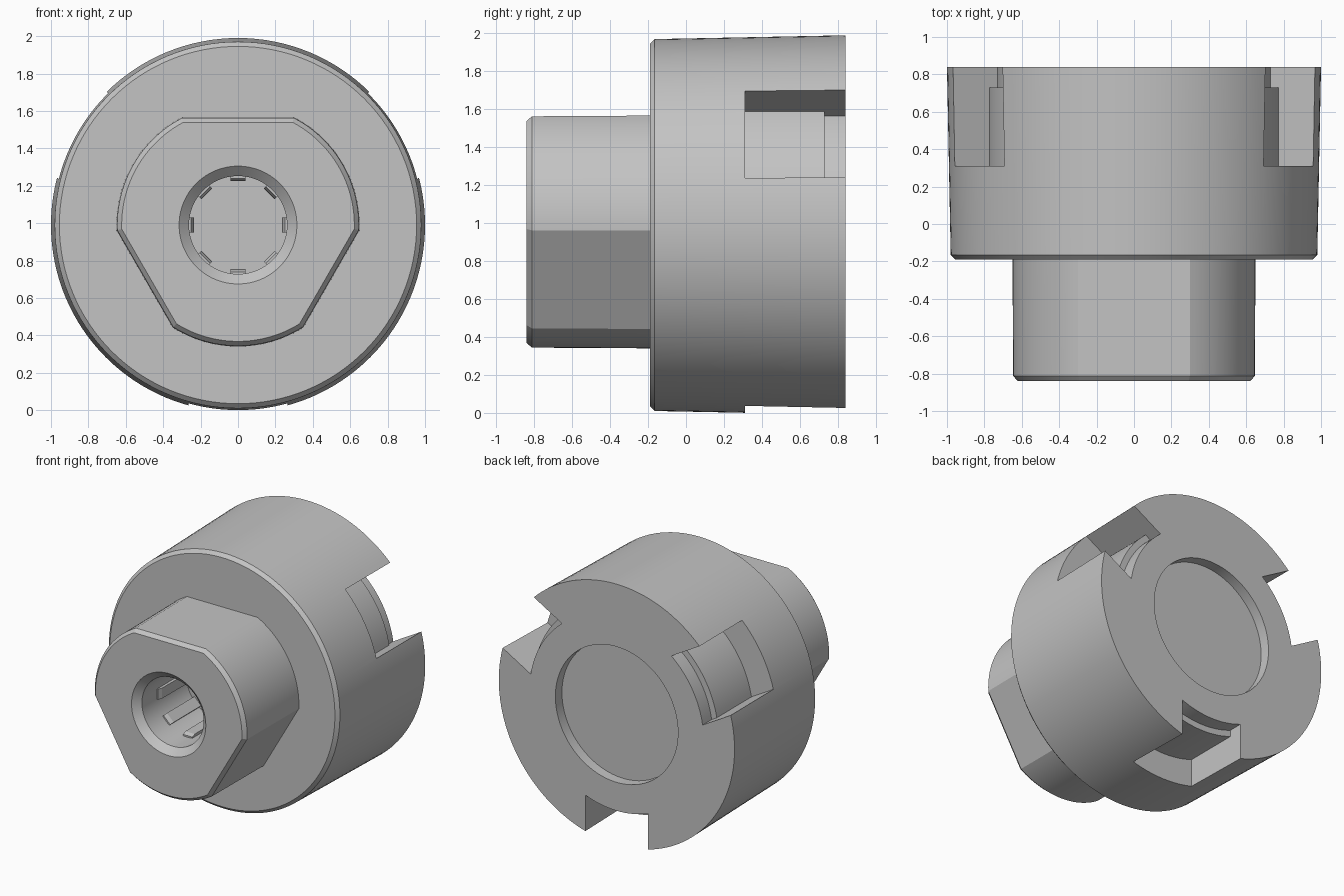
import bpy
import bmesh
from math import sin, cos, pi, acos, asin, radians
from mathutils import Matrix

old = bpy.data.objects.get("Cube")
if old:
    bpy.data.objects.remove(old)

AXIS_Z = 0.99   # height of the turning axis, which runs along y

grey = bpy.data.materials.new("plain grey")
grey.use_nodes = True
grey.diffuse_color = (0.55, 0.55, 0.55, 1)
grey.node_tree.nodes["Principled BSDF"].inputs["Base Color"].default_value = (0.55, 0.55, 0.55, 1)


def arc(r, a0, a1, n):
    return [(r * cos(a0 + (a1 - a0) * i / n), r * sin(a0 + (a1 - a0) * i / n)) for i in range(n + 1)]


def circle(r, n=128):
    return arc(r, 0, 2 * pi, n)[:-1]


def loft(name, sections, turn=0):
    """Skin closed (x, z) outlines placed along y, capped at both ends."""
    bm = bmesh.new()
    rings = [[bm.verts.new((x, y, z)) for x, z in pts] for y, pts in sections]
    for a, b in zip(rings, rings[1:]):
        for i in range(len(a)):
            j = (i + 1) % len(a)
            bm.faces.new((a[i], a[j], b[j], b[i]))
    bm.faces.new(rings[0])
    bm.faces.new(rings[-1])
    bmesh.ops.recalc_face_normals(bm, faces=bm.faces)
    bm.transform(Matrix.Translation((0, 0, AXIS_Z)) @ Matrix.Rotation(-turn, 4, 'Y'))
    mesh = bpy.data.meshes.new(name)
    bm.to_mesh(mesh)
    bm.free()
    mesh.materials.append(grey)
    ob = bpy.data.objects.new(name, mesh)
    bpy.context.collection.objects.link(ob)
    return ob


def select(ob):
    bpy.ops.object.select_all(action='DESELECT')
    ob.select_set(True)
    bpy.context.view_layer.objects.active = ob


def cut(ob, cutter):
    mod = ob.modifiers.new("cut", 'BOOLEAN')
    mod.operation = 'DIFFERENCE'
    mod.solver = 'EXACT'
    mod.object = cutter
    select(ob)
    bpy.ops.object.modifier_apply(modifier=mod.name)
    bpy.data.objects.remove(cutter)


def smooth(ob):
    select(ob)
    bpy.ops.object.shade_smooth_by_angle(angle=radians(20))


def hub_outline(inset):
    """Circle with three flats: top, lower left and lower right."""
    r, flat = 0.65 - inset, 0.577 - inset
    half = acos(flat / r)
    pts = []
    for k in range(3):
        start = pi / 2 + k * 2 * pi / 3
        pts += arc(r, start + half, start + 2 * pi / 3 - half, 24)
    return pts


def slot_outline(floor, half=0.265, top=1.2):
    """Parallel-sided slot with a rounded floor, opening towards +x."""
    a = asin(half / floor)
    return arc(floor, -a, a, 16) + [(top, half), (top, -half)]


# Main drum with front chamfer and slight taper
drum = loft("drum", [(-0.19, circle(0.955)), (-0.165, circle(0.98)), (0.84, circle(1.0))])

# Shallow round recess in the back
cut(drum, loft("recess_cutter", [(0.76, circle(0.52)), (0.95, circle(0.52))]))

# Three stepped slots around the back rim
for k in range(3):
    turn = pi / 6 + k * 2 * pi / 3
    cut(drum, loft("slot_cutter", [(0.31, slot_outline(0.785)), (0.95, slot_outline(0.785))], turn))
    cut(drum, loft("step_cutter", [(0.73, slot_outline(0.738)), (0.95, slot_outline(0.738))], turn))
smooth(drum)

# Hub with three flats and a chamfered rim
hub = loft("hub", [(-0.84, hub_outline(0.028)), (-0.812, hub_outline(0.004)), (-0.15, hub_outline(0))])

# Blind bore with a countersunk mouth
cut(hub, loft("bore_cutter", [(-0.9, circle(0.315)), (-0.84, circle(0.315)),
                              (-0.79, circle(0.262)), (-0.25, circle(0.262))]))
smooth(hub)

# Eight tapered ribs inside the bore
for k in range(8):
    def rib(inner):
        return [(inner, -0.04), (0.275, -0.04), (0.275, 0.04), (inner, 0.04)]
    loft("bore_rib", [(-0.61, rib(0.25)), (-0.58, rib(0.238)), (-0.24, rib(0.235))], k * pi / 4)
